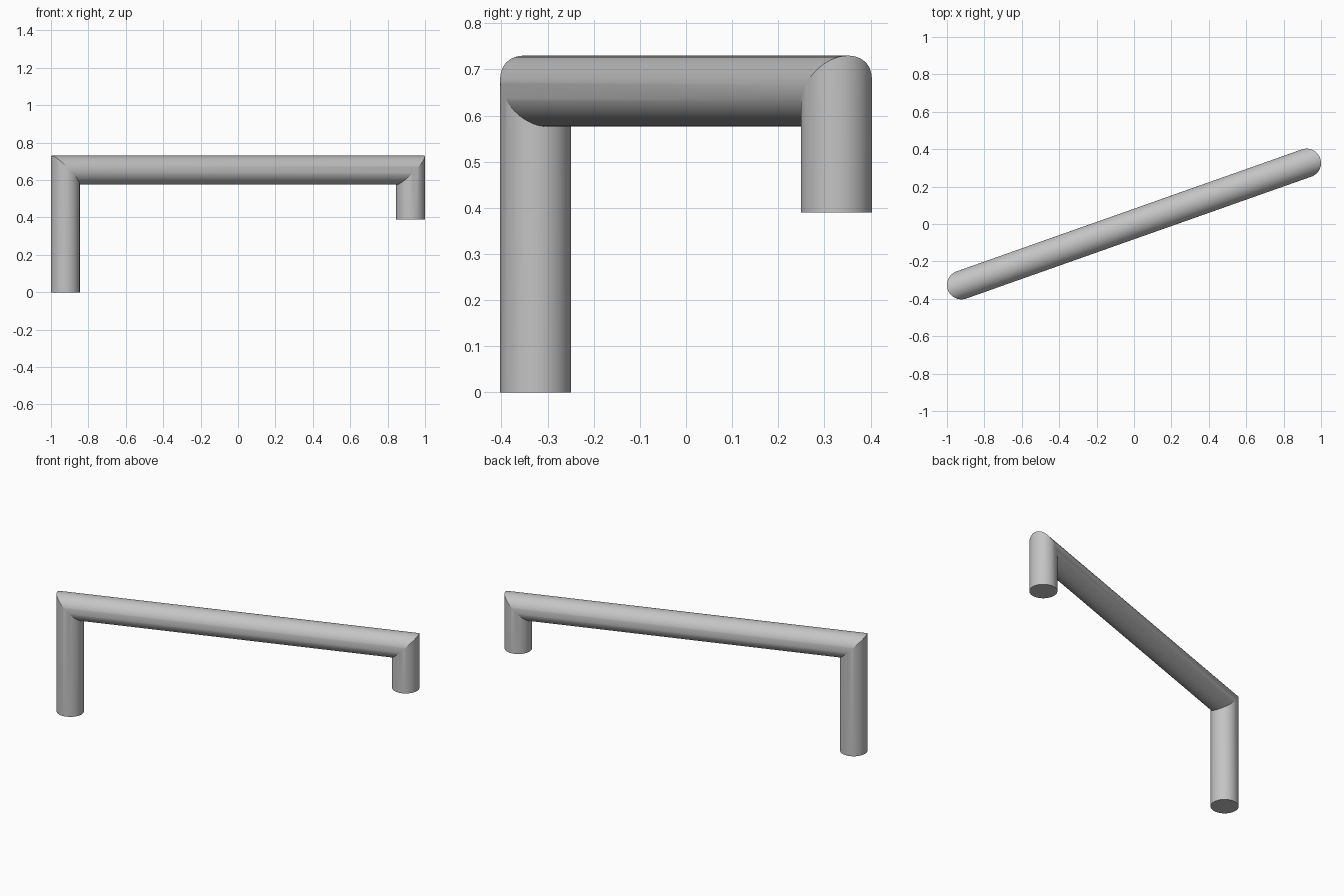
import bpy, bmesh, math
from mathutils import Vector

cube = bpy.data.objects.get("Cube")
if cube:
    bpy.data.objects.remove(cube, do_unlink=True)

RADIUS, SIDES = 0.077, 64
AXIS_Z = 0.653                      # centre height of the bar
END = Vector((0.923, 0.326, 0))     # right-hand leg centre; the other is opposite
along = END.normalized()
across = Vector((-along.y, along.x, 0))

# Plain grey metal
metal = bpy.data.materials.new("grey_metal")
metal.use_nodes = True
grey = (0.55, 0.55, 0.55, 1)
metal.diffuse_color = grey
metal.node_tree.nodes["Principled BSDF"].inputs["Base Color"].default_value = grey

bm = bmesh.new()


def ring(centre, z, slope):
    """Circle around a leg, tilted along the bar by the given slope."""
    verts = []
    for i in range(SIDES):
        a = math.tau * i / SIDES
        u, v = RADIUS * math.cos(a), RADIUS * math.sin(a)
        verts.append(bm.verts.new(centre + along * u + across * v + Vector((0, 0, z + slope * u))))
    return verts


# Leg foot, mitred corner, mitred corner, leg foot
rings = [ring(-END, 0, 0), ring(-END, AXIS_Z, -1),
         ring(END, AXIS_Z, 1), ring(END, 0.39, 0)]

# The bar meets both mitres at matching heights, so its far ring is mirrored
mirrored = [rings[2][(SIDES // 2 - i) % SIDES] for i in range(SIDES)]
mirrored_foot = [rings[3][(SIDES // 2 - i) % SIDES] for i in range(SIDES)]
path = [rings[0], rings[1], mirrored, mirrored_foot]
for a, b in zip(path, path[1:]):
    for i in range(SIDES):
        j = (i + 1) % SIDES
        bm.faces.new((a[i], a[j], b[j], b[i]))

# Flat foot caps
bm.faces.new(path[0])
bm.faces.new(path[-1])
bmesh.ops.recalc_face_normals(bm, faces=bm.faces)

mesh = bpy.data.meshes.new("mitred_handrail")
bm.to_mesh(mesh)
bm.free()
mesh.materials.append(metal)
rail = bpy.data.objects.new("mitred_handrail", mesh)
bpy.context.collection.objects.link(rail)

# Smooth tubes with crisp mitres and foot rims
bpy.ops.object.select_all(action="DESELECT")
rail.select_set(True)
bpy.context.view_layer.objects.active = rail
bpy.ops.object.shade_smooth_by_angle(angle=math.radians(15))
